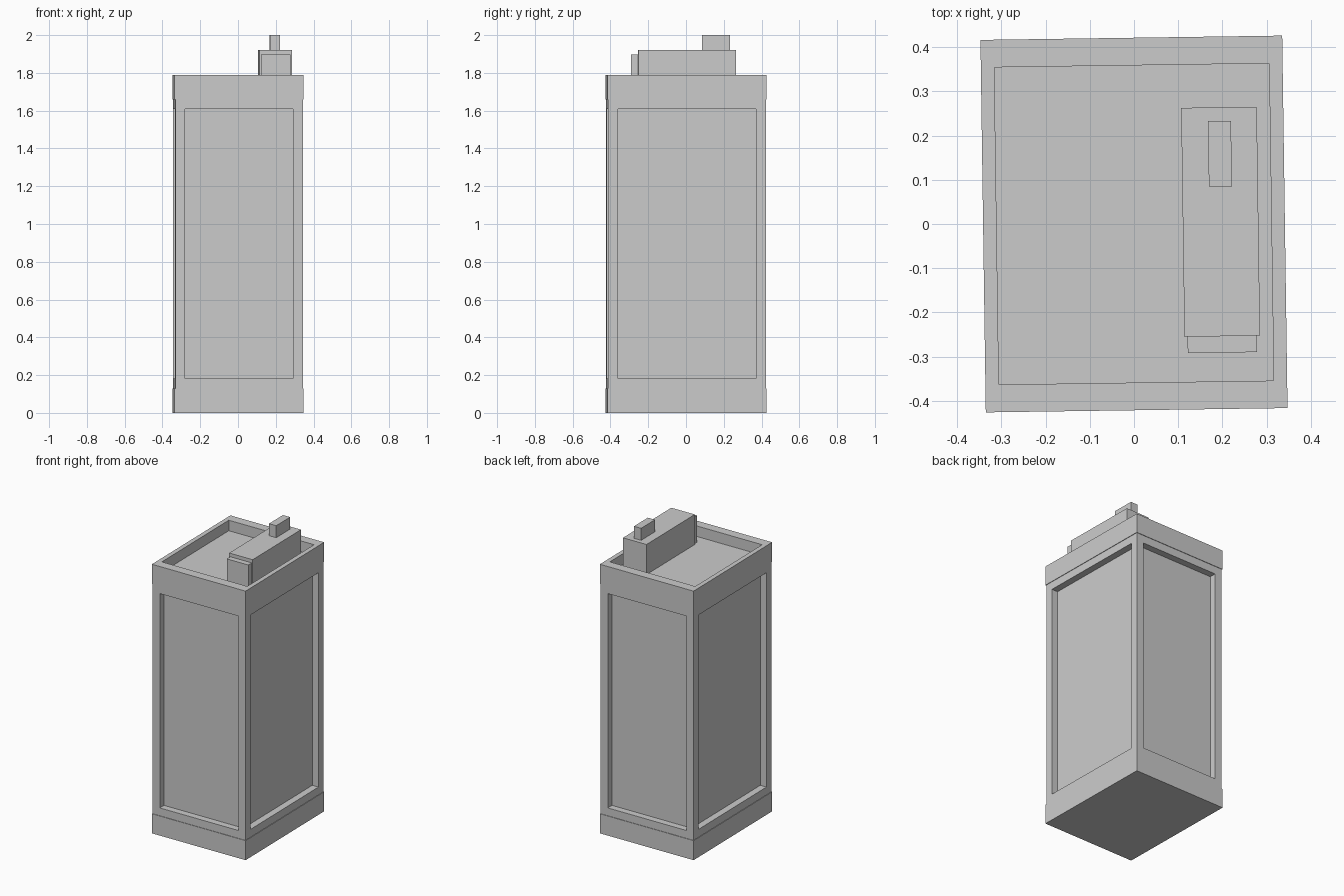
import bpy, bmesh
from mathutils import Matrix, Vector

if "Cube" in bpy.data.objects:
    bpy.data.objects.remove(bpy.data.objects["Cube"])

TURN = Matrix.Rotation(0.0143, 4, 'Z')   # whole tower is slightly turned


def box_bmesh(sx, sy, z0, z1):
    bm = bmesh.new()
    bmesh.ops.create_cube(bm, size=1.0)
    bmesh.ops.scale(bm, vec=(sx, sy, z1 - z0), verts=bm.verts)
    bmesh.ops.translate(bm, vec=(0, 0, (z0 + z1) / 2), verts=bm.verts)
    bm.normal_update()
    return bm


def finish(name, bm, x=0, y=0):
    bm.transform(Matrix.Translation((x, y, 0)) @ TURN)
    me = bpy.data.meshes.new(name)
    bm.to_mesh(me)
    bm.free()
    ob = bpy.data.objects.new(name, me)
    bpy.context.collection.objects.link(ob)
    return ob


W, D = 0.683, 0.843      # footprint
ROOF = 1.72              # sunken roof level

# Base band
finish("base_band", box_bmesh(W, D, 0, 0.13))

# Tower body with a recessed panel on each side
bm = box_bmesh(W - 0.007, D - 0.007, 0.13, 1.66)
sides = [f for f in bm.faces if abs(f.normal.z) < 0.5]
bmesh.ops.inset_individual(bm, faces=sides, thickness=0.052, use_even_offset=True)
for f in sides:
    n = f.normal.copy()
    moved = bmesh.ops.extrude_discrete_faces(bm, faces=[f])["faces"][0]
    bmesh.ops.translate(bm, vec=n * -0.045, verts=moved.verts)
finish("tower_body", bm)

# Parapet band with a sunken roof
bm = box_bmesh(W, D, 1.66, 1.79)
top = max(bm.faces, key=lambda f: f.calc_center_median().z)
bmesh.ops.inset_individual(bm, faces=[top], thickness=0.03)
for v in top.verts:
    v.co.x = 0.311 if v.co.x > 0 else -0.311
    v.co.y = 0.359 if v.co.y > 0 else -0.359
bm.normal_update()
floor = bmesh.ops.extrude_discrete_faces(bm, faces=[top])["faces"][0]
for v in floor.verts:
    v.co.z = ROOF
finish("parapet_roof", bm)

# Rooftop plant boxes
finish("plant_room", box_bmesh(0.171, 0.518, ROOF, 1.92), 0.196, 0.005)
finish("plant_room_annex", box_bmesh(0.157, 0.04, ROOF, 1.897), 0.2, -0.271)
finish("roof_vent", box_bmesh(0.052, 0.148, 1.92, 2.0), 0.1945, 0.159)
